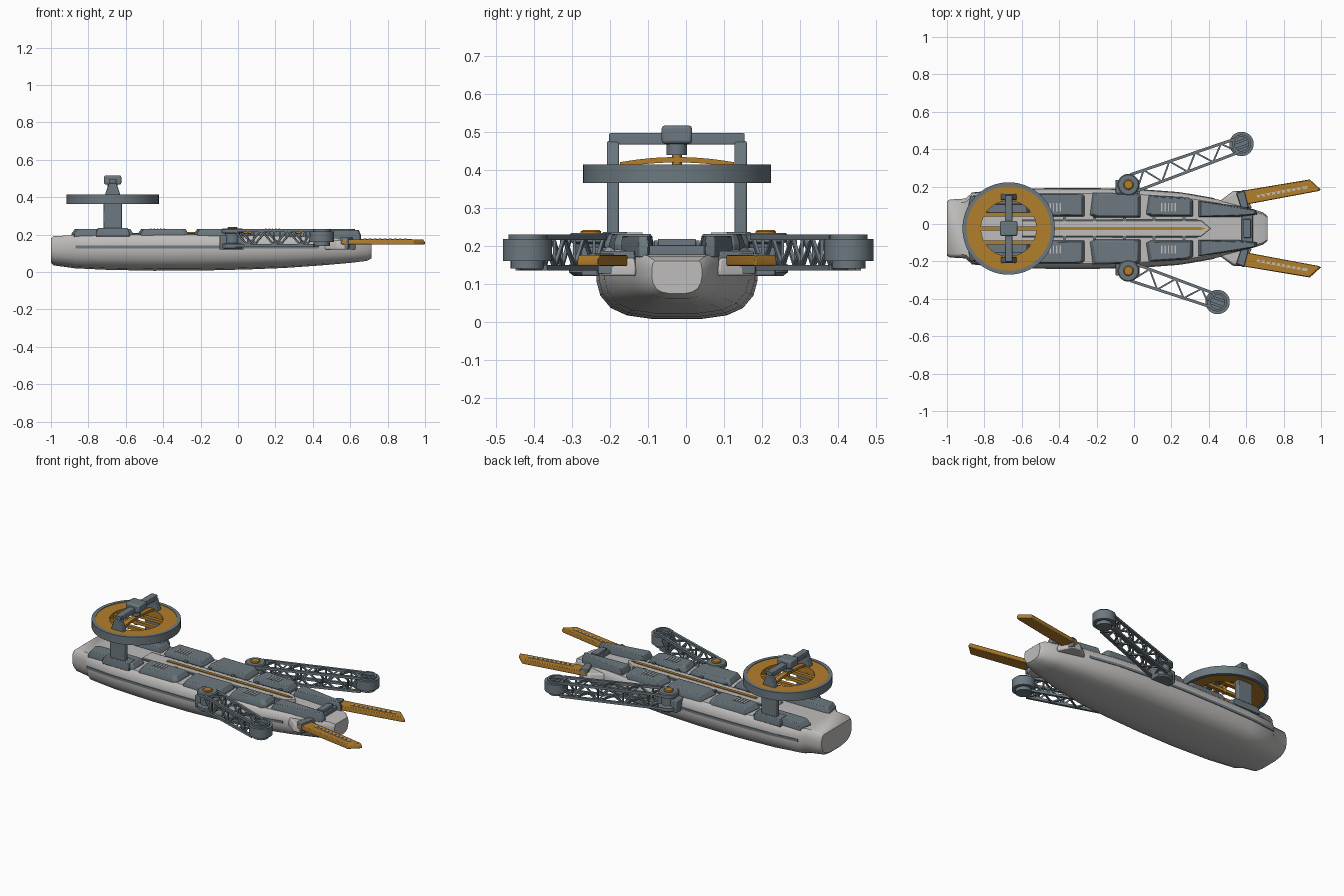
import bpy, bmesh, math
from mathutils import Vector

old = bpy.data.objects.get("Cube")
if old:
    bpy.data.objects.remove(old)

C = -0.024  # centreline of the vessel in y


def material(name, rgb):
    m = bpy.data.materials.new(name)
    m.use_nodes = True
    m.diffuse_color = (*rgb, 1)
    b = m.node_tree.nodes["Principled BSDF"]
    b.inputs["Base Color"].default_value = (*rgb, 1)
    b.inputs["Roughness"].default_value = 0.6
    return m


HULL = material("pale grey", (0.52, 0.51, 0.50))
STEEL = material("slate grey", (0.15, 0.19, 0.215))
AMBER = material("amber", (0.45, 0.21, 0.025))


def finish(name, bm, mat, bevel=0.0, angle=30):
    bmesh.ops.recalc_face_normals(bm, faces=bm.faces[:])
    me = bpy.data.meshes.new(name)
    bm.to_mesh(me)
    bm.free()
    me.materials.append(mat)
    ob = bpy.data.objects.new(name, me)
    bpy.context.collection.objects.link(ob)
    if bevel:
        mod = ob.modifiers.new("bevel", "BEVEL")
        mod.width, mod.segments, mod.limit_method = bevel, 2, "ANGLE"
    bpy.ops.object.select_all(action="DESELECT")
    ob.select_set(True)
    bpy.context.view_layer.objects.active = ob
    bpy.ops.object.shade_smooth_by_angle(angle=math.radians(angle))
    return ob


def loft(bm, rings, caps=True):
    rows = [[bm.verts.new(p) for p in r] for r in rings]
    n = len(rows[0])
    for a, b in zip(rows, rows[1:]):
        for i in range(n):
            j = (i + 1) % n
            bm.faces.new((a[i], a[j], b[j], b[i]))
    if caps:
        bm.faces.new(rows[0])
        bm.faces.new(rows[-1])


def prism(name, pts, z0, z1, mat, inset=0.0, bevel=0.003):
    """Upright prism on a plan outline, its top drawn in by inset."""
    ps = [Vector(p) for p in pts]
    mid = sum(ps, Vector((0, 0))) / len(ps)
    rings = [[(p.x, p.y, z0) for p in ps]]
    if inset:
        rings.append([(p.x, p.y, z0 + (z1 - z0) * 0.45) for p in ps])
    top = [p + (mid - p).normalized() * inset for p in ps]
    rings.append([(p.x, p.y, z1) for p in top])
    bm = bmesh.new()
    loft(bm, rings)
    return finish(name, bm, mat, bevel)


def box(name, x0, x1, y0, y1, z0, z1, mat, bevel=0.003, inset=0.0):
    """Box with y measured from the centreline."""
    pts = [(x0, C + y0), (x1, C + y0), (x1, C + y1), (x0, C + y1)]
    return prism(name, pts, z0, z1, mat, inset, bevel)


def turned(name, x, y, profile, mat, closed=False, seg=56):
    """Lathe a (radius, z) profile; closed makes a ring."""
    bm = bmesh.new()
    angles = [2 * math.pi * i / seg for i in range(seg)]
    rings = [[(x + r * math.cos(a), y + r * math.sin(a), z) for a in angles] for r, z in profile]
    loft(bm, rings + ([rings[0]] if closed else []), not closed)
    bmesh.ops.remove_doubles(bm, verts=bm.verts[:], dist=1e-6)
    return finish(name, bm, mat)


def tube(name, x, y, r0, r1, z0, z1, mat):
    return turned(name, x, y, [(r1, z0), (r1, z1), (r0, z1), (r0, z0)], mat, True)


def beam(bm, a, b, t):
    a, b = Vector(a), Vector(b)
    d = (b - a).normalized()
    u = d.cross((0, 0, 1))
    u = u.normalized() if u.length > 0.01 else Vector((1, 0, 0))
    v = d.cross(u)
    corners = [(u * i + v * j) * t / 2 for i, j in ((-1, -1), (1, -1), (1, 1), (-1, 1))]
    loft(bm, [[a + c for c in corners], [b + c for c in corners]])


# Hull: stations of (x, half width, keel height, deck height)
STATIONS = [(-1, .145, .05, .18), (-.985, .155, .036, .192), (-.9, .16, .024, .196),
            (-.87, .188, .02, .2), (-.7, .205, .012, .2), (-.45, .212, .007, .2),
            (-.2, .212, .008, .2), (.05, .205, .014, .197), (.25, .19, .022, .192),
            (.45, .155, .036, .187), (.6, .115, .049, .18), (.69, .086, .06, .173),
            (.715, .066, .074, .16)]
SECTION = [(.3, 0), (.62, .05), (.82, .15), (.95, .32), (1, .52), (1, .75), (.96, .92), (.88, 1)]


def half_width(x):
    for a, b in zip(STATIONS, STATIONS[1:]):
        if x <= b[0]:
            return a[1] + (b[1] - a[1]) * (x - a[0]) / (b[0] - a[0])
    return STATIONS[-1][1]


bm = bmesh.new()
half = [(p, q) for p, q in SECTION]
outline = half + [(-p, q) for p, q in reversed(half)]
loft(bm, [[(x, C + p * w, zb + q * (zt - zb)) for p, q in outline] for x, w, zb, zt in STATIONS])
finish("hull", bm, HULL, angle=40)

# Raised spine with its coloured stripe
prism("deck_spine", [(-.6, C - .042), (.36, C - .042), (.41, C), (.36, C + .042), (-.6, C + .042)],
      .19, .21, HULL)
prism("spine_stripe", [(-.46, C - .009), (.35, C - .009), (.385, C), (.35, C + .009), (-.46, C + .009)],
      .205, .215, AMBER, bevel=0)
box("bow_crosspiece", .575, .635, -.1, .1, .165, .2, STEEL)
box("bow_block", .585, .625, -.05, .05, .19, .218, STEEL)

for s, side in ((1, "left"), (-1, "right")):
    def plan(*pts):
        return [(x, C + s * y) for x, y in pts]

    # Rail along the hull side
    bm = bmesh.new()
    xs = [-.87 + 1.3 * i / 20 for i in range(21)]
    loft(bm, [[(x, C + s * (half_width(x) + dy), z) for dy, z in
               ((-.01, .127), (.004, .127), (.004, .142), (-.01, .142))] for x in xs])
    finish("side_rail_" + side, bm, STEEL)
    prism("spine_rail_" + side, plan((-.6, .043), (.34, .043), (.34, .052), (-.6, .052)), .19, .207, STEEL, 0, 0)
    for k in range(5):
        x = -.38 + k * .16
        prism("rail_clip_" + side, plan((x, .04), (x + .016, .04), (x + .016, .06), (x, .06)), .2, .214, STEEL, 0, 0)

    # Deck lockers, the front one tapering to the bow
    for a, b, inner, o1, o2 in ((-.89, -.56, .08, .175, .19), (-.535, -.265, .065, .19, .19),
                                (-.235, .035, .06, .192, .19), (.065, .315, .065, .178, .165)):
        prism("deck_locker_" + side, plan((a, inner + .012), (a + .025, inner), (b, inner), (b, o2 - .015),
              (b - .02, o2), (a + .015, o1)), .185, .231, STEEL, .018)
    prism("bow_locker_" + side, plan((.345, .062), (.56, .062), (.66, .075), (.65, .1), (.56, .12), (.345, .148)),
          .17, .226, STEEL, .014)
    # Pale louvres on two lockers
    for x0 in (-.47, .145):
        for k in range(5):
            x = x0 + k * .018
            prism("louvre_" + side, plan((x, .09), (x + .007, .09), (x + .007, .135), (x, .135)), .228, .234, HULL, 0, 0)

    # Fairing, collar and bow fin
    prism("fin_fairing_" + side, plan((.43, .125), (.54, .09), (.63, .11), (.585, .2), (.53, .2)), .12, .168, HULL, .01, .006)
    prism("fin_collar_" + side, plan((.545, .19), (.575, .1), (.615, .11), (.59, .208)), .125, .186, STEEL, .005)
    prism("bow_fin_" + side, plan((.55, .197), (.94, .262), (1, .207), (.985, .2), (.6, .128)), .147, .175, AMBER, .008)
    prism("fin_slot_" + side, plan((.66, .165), (.93, .215), (.925, .228), (.655, .178)), .172, .178, HULL, 0, 0)
    for k in range(9):
        x, y = .675 + k * .027, .168 + k * .005
        prism("slot_tooth_" + side, plan((x, y), (x + .011, y + .002), (x + .007, y + .012), (x - .004, y + .01)),
              .174, .1795, AMBER, 0, 0)

    # Gantry foot and post
    prism("gantry_foot_" + side, plan((-.76, .125), (-.58, .125), (-.58, .2), (-.76, .2)), .19, .236, STEEL, .012)
    bm = bmesh.new()
    post = ((.05, .22), (.05, .365), (.042, .41), (.02, .475))
    loft(bm, [[(-.67 + i * w, C + s * y, z) for i, y in ((-1, .152), (1, .152), (1, .184), (-1, .184))]
              for w, z in post])
    finish("gantry_post_" + side, bm, STEEL, .004)

# Gantry crossbar and hub
box("gantry_crossbar", -.69, -.65, -.178, .178, .466, .496, STEEL)
box("hub_housing", -.716, -.624, -.04, .04, .468, .516, STEEL, .008)
turned("hub_neck", -.67, C, [(.027, .438), (.027, .47)], STEEL)
turned("hub_axle", -.67, C, [(.013, .38), (.013, .445)], AMBER)

# Large ring with slats and an arched brace
tube("ring_rim", -.67, C, .226, .247, .365, .414, STEEL)
tube("ring_disc", -.67, C, .148, .232, .371, .411, AMBER)
for y in (-.075, 0, .075):
    r = math.sqrt(.155 ** 2 - y * y)
    box("ring_slat", -.67 - r, -.67 + r, y - .011, y + .011, .385, .403, AMBER, 0)
bm = bmesh.new()
arch = [(-.15 + .3 * i / 12) for i in range(13)]
loft(bm, [[(-.67 + dx, C + y, .433 - .6 * y * y + dz) for dx, dz in
           ((-.015, -.014), (.015, -.014), (.015, 0), (-.015, 0))] for y in arch])
finish("ring_arch", bm, AMBER)

# Lattice arms with end drums
for side, s, px, py, ex, ey, bays in (("left", 1, -.03, .21, .575, .428, 8), ("right", -1, -.03, -.25, .447, -.417, 6)):
    p, e = Vector((px, py, 0)), Vector((ex, ey, 0))
    d = (e - p).normalized()
    n = Vector((-d.y, d.x, 0))
    length = (e - p).length

    def at(t, w, z):
        q = p + d * (.03 + (length - .06) * t) + n * w * (.047 - .01 * t)
        return Vector((q.x, q.y, z))

    LOW, HIGH = .142, .222
    bm = bmesh.new()
    for w in (-1, 1):
        for z in (LOW, HIGH):
            beam(bm, at(0, w, z), at(1, w, z), .015)
    for k in range(bays):
        t0, t1 = k / bays, (k + 1) / bays
        f = 1 if k % 2 else -1
        for z in (LOW, HIGH):
            beam(bm, at(t0, f, z), at(t1, -f, z), .009)
        for w in (-1, 1):
            za, zb = (LOW, HIGH) if k % 2 else (HIGH, LOW)
            beam(bm, at(t0, w, za), at(t1, w, zb), .009)
            if k % 2 == 0:
                beam(bm, at(t1, w, LOW), at(t1, w, HIGH), .008)
    finish("lattice_arm_" + side, bm, STEEL)

    # Pivot and its bracket on the hull
    pr = sorted((s * .17, (py - C) + s * .025))
    box("arm_bracket_" + side, -.1, .03, *pr, .12, .195, STEEL, .005)
    turned("arm_pivot_" + side, px, py, [(.045, .12), (.058, .13), (.058, .15), (.04, .155),
           (.04, .205), (.058, .21), (.058, .228), (.052, .233)], STEEL)
    turned("pivot_cap_" + side, px, py, [(.027, .225), (.027, .237), (.022, .241)], AMBER)

    # Drum with a recessed face and a cross bar
    tube("drum_rim_" + side, ex, ey, .042, .065, .16, .217, STEEL)
    turned("drum_core_" + side, ex, ey, [(.044, .14), (.044, .208)], STEEL)
    tube("drum_flange_" + side, ex, ey, .038, .05, .215, .229, STEEL)
    bm = bmesh.new()
    for w in (-.016, .016):
        beam(bm, e - d * .036 + n * w + Vector((0, 0, .21)), e + d * .036 + n * w + Vector((0, 0, .21)), .014)
    finish("drum_bars_" + side, bm, STEEL)
